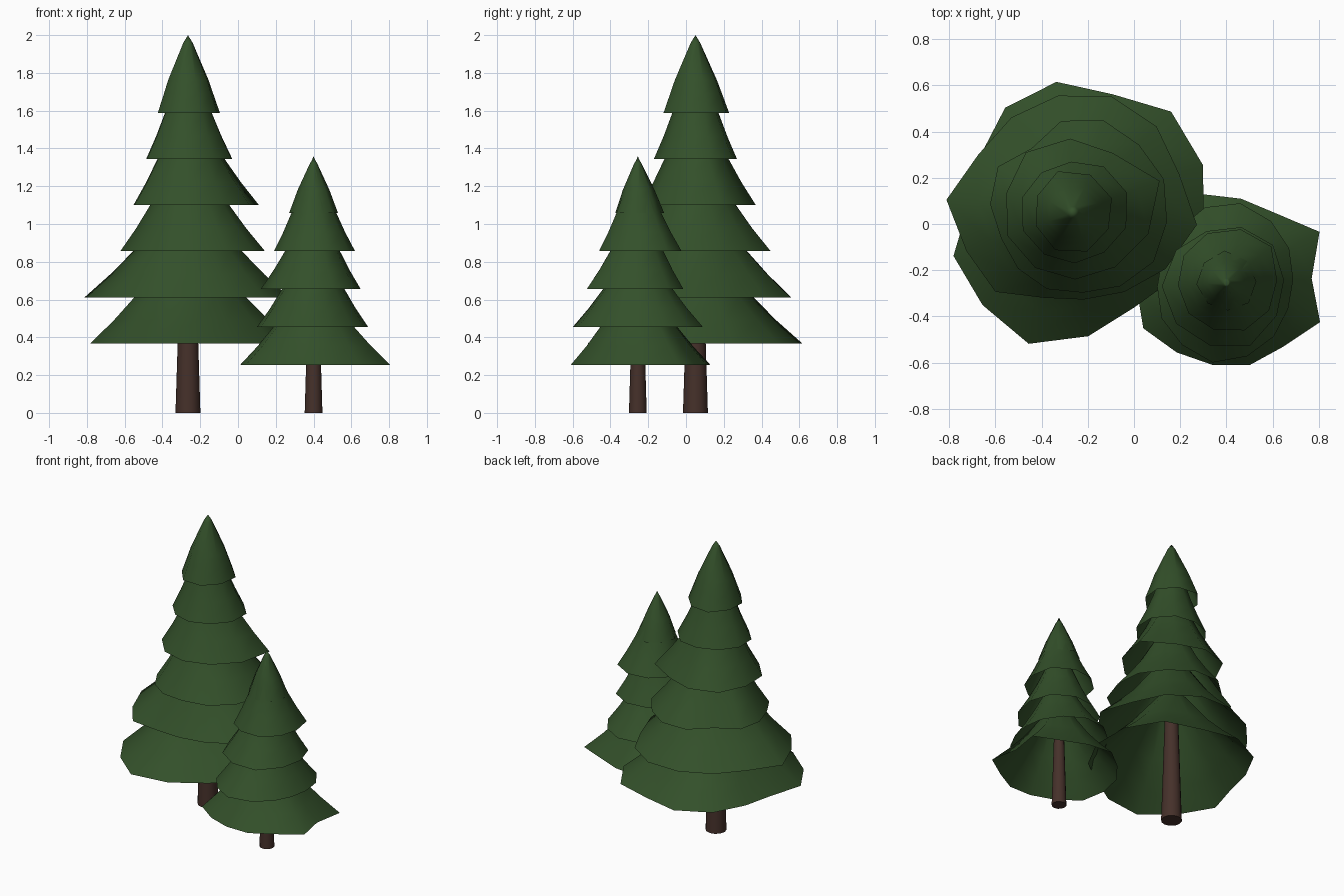
import bpy, bmesh, math

cube = bpy.data.objects.get("Cube")
if cube:
    bpy.data.objects.remove(cube, do_unlink=True)


def material(name, rgb):
    mat = bpy.data.materials.new(name)
    mat.use_nodes = True
    mat.diffuse_color = (*rgb, 1)
    bsdf = next(n for n in mat.node_tree.nodes if n.type == "BSDF_PRINCIPLED")
    bsdf.inputs["Base Color"].default_value = (*rgb, 1)
    bsdf.inputs["Roughness"].default_value = 0.9
    return mat


NEEDLES = material("needle green", (0.033, 0.080, 0.023))
BARK = material("bark brown", (0.060, 0.030, 0.023))


def finish(bm, name, location, mat, angle):
    mesh = bpy.data.meshes.new(name)
    bmesh.ops.recalc_face_normals(bm, faces=bm.faces)
    bm.to_mesh(mesh)
    bm.free()
    mesh.materials.append(mat)
    obj = bpy.data.objects.new(name, mesh)
    obj.location = location
    bpy.context.collection.objects.link(obj)
    bpy.ops.object.select_all(action="DESELECT")
    obj.select_set(True)
    bpy.context.view_layer.objects.active = obj
    bpy.ops.object.shade_smooth_by_angle(angle=math.radians(angle))


# Rim to tip: (height fraction, radius fraction, share of the rim's unevenness)
SKIRT = [(0, 1, 1), (0.2, 0.76, 0.9), (0.4, 0.55, 0.7), (0.8, 0.2, 0.3)]
CROWN = [(0, 1, 1), (0.25, 0.79, 0.9), (0.42, 0.65, 0.7), (0.9, 0.15, 0.2)]


def branches(name, location, height, rim, turn, profile):
    """Hollow, uneven cone of branches, open underneath; rim radii in hundredths."""
    bm = bmesh.new()
    count = len(rim)
    mean = sum(rim) / count
    rings = []
    for level, scale, uneven in profile:
        ring = []
        for i, radius in enumerate(rim):
            a = turn + math.tau * i / count
            r = scale * (mean + (radius - mean) * uneven) / 100
            ring.append(bm.verts.new((r * math.cos(a), r * math.sin(a), level * height)))
        rings.append(ring)
    tip = bm.verts.new((0, 0, height))
    for i in range(count):
        j = (i + 1) % count
        for low, high in zip(rings, rings[1:]):
            bm.faces.new((low[i], low[j], high[j], high[i]))
        bm.faces.new((rings[-1][i], rings[-1][j], tip))
    finish(bm, name, location, NEEDLES, 60)


def trunk(name, location, radius, height):
    bm = bmesh.new()
    bmesh.ops.create_cone(bm, cap_ends=True, segments=12, radius1=radius,
                          radius2=radius * 0.65, depth=height)
    bmesh.ops.translate(bm, verts=bm.verts, vec=(0, 0, height / 2))
    finish(bm, name, location, BARK, 40)


def tree(name, x, y, top, base, step, trunk_radius, turn, rims):
    trunk(name + "_trunk", (x, y, 0), trunk_radius, base + 1.5 * step)
    for i, rim in enumerate(rims[:-1]):
        branches(f"{name}_branches_{i + 1}", (x, y, base + i * step),
                 step * 2.5, rim, math.radians(turn), SKIRT)
    z = base + step * (len(rims) - 1)
    branches(name + "_crown", (x, y, z), top - z, rims[-1], math.radians(turn), CROWN)


# Tall tree, branches from the lowest up
tree("tall_tree", -0.265, 0.05, 2.0, 0.368, 0.244, 0.066, 20, [
    (60, 61, 54, 57, 54, 47, 45, 55, 56, 60, 54, 49, 53, 57),
    (49, 52, 53, 51, 49, 48, 55, 49, 48, 39, 38, 41, 47, 54),
    (42, 41, 42, 40, 33, 38, 36, 33, 34, 35, 35, 38, 41, 41),
    (40, 31, 32, 33, 30, 30, 29, 29, 30, 34),
    (25, 24, 22, 22, 23, 23, 22, 22, 22, 24),
    (18, 18, 19, 17, 17, 18, 18, 17),
])

# Short tree in front of it
tree("short_tree", 0.4, -0.255, 1.35, 0.253, 0.201, 0.047, 3, [
    (37, 46, 37, 37, 40, 37, 38, 39, 41, 37, 36, 37, 37, 44),
    (29, 31, 33, 35, 34, 31, 30, 30, 32, 33, 35, 33, 31, 29),
    (25, 26, 25, 24, 26, 28, 28, 28, 29, 26),
    (22, 25, 24, 23, 22, 21, 21, 21, 22, 22),
    (13, 13, 14, 13, 13, 12, 12, 13),
])
